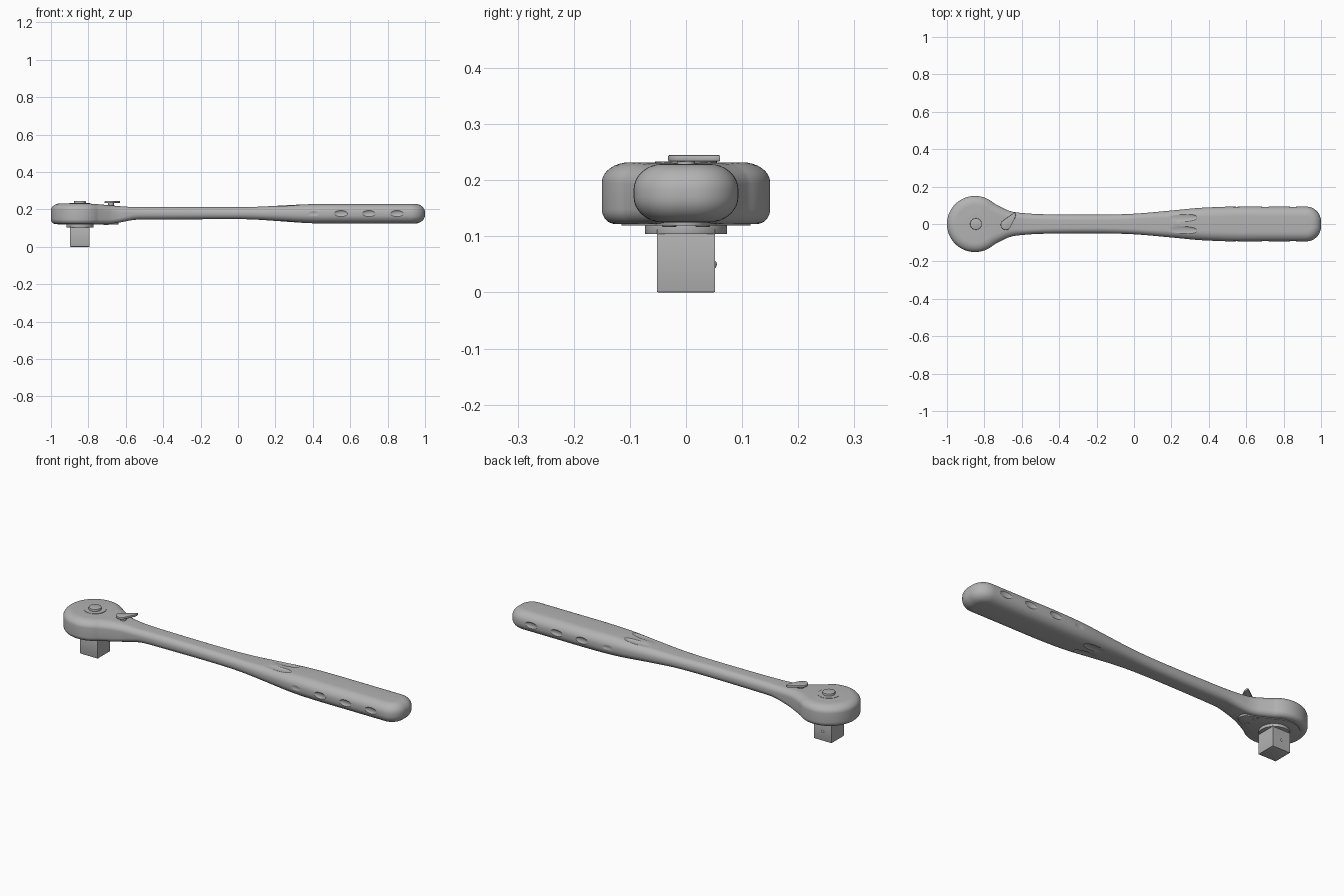
import bpy, bmesh, math
from mathutils import Vector, Matrix

cube = bpy.data.objects.get("Cube")
if cube:
    bpy.data.objects.remove(cube, do_unlink=True)

steel = bpy.data.materials.new("satin_steel")
steel.use_nodes = True
GREY = (0.45, 0.45, 0.45, 1)
steel.diffuse_color = GREY
steel.node_tree.nodes["Principled BSDF"].inputs["Base Color"].default_value = GREY
HEAD_X = -0.845


def finish(bm, name, angle=35):
    bmesh.ops.recalc_face_normals(bm, faces=bm.faces[:])
    mesh = bpy.data.meshes.new(name)
    bm.to_mesh(mesh)
    bm.free()
    mesh.materials.append(steel)
    ob = bpy.data.objects.new(name, mesh)
    bpy.context.collection.objects.link(ob)
    smooth(ob, angle)
    return ob


def smooth(ob, angle=35):
    bpy.ops.object.select_all(action='DESELECT')
    ob.select_set(True)
    bpy.context.view_layer.objects.active = ob
    bpy.ops.object.shade_smooth_by_angle(angle=math.radians(angle))


def arc(cx, cy, r, start, end, n):
    angles = [math.radians(start + (end - start) * i / n) for i in range(n + 1)]
    return [Vector((cx + r * math.cos(a), cy + r * math.sin(a))) for a in angles]


def prism(name, outline, z0, z1, bevel=0.0):
    """Extrude a plan outline and soften its rims."""
    bm = bmesh.new()
    face = bm.faces.new([bm.verts.new((p.x, p.y, z0)) for p in outline])
    top = bmesh.ops.extrude_face_region(bm, geom=[face])
    for v in top["geom"]:
        if isinstance(v, bmesh.types.BMVert):
            v.co.z = z1
    if bevel:
        rims = [e for e in bm.edges if abs(e.verts[0].co.z - e.verts[1].co.z) < 1e-6]
        bmesh.ops.bevel(bm, geom=rims, offset=bevel, segments=2, affect='EDGES', profile=0.5)
    return finish(bm, name)


def spline(points, steps):
    """Catmull-Rom curve through the points."""
    out = []
    for i in range(1, len(points) - 2):
        a, b, c, d = points[i - 1:i + 3]
        for k in range(steps):
            t = k / steps
            out.append(0.5 * (2 * b + (c - a) * t + (2 * a - 5 * b + 4 * c - d) * t * t
                              + (3 * b - a - 3 * c + d) * t ** 3))
    return out


def along(x, stations):
    """Smoothly blended value at x."""
    if x <= stations[0][0]:
        return stations[0][1]
    for (x0, v0), (x1, v1) in zip(stations, stations[1:]):
        if x <= x1:
            t = (x - x0) / (x1 - x0)
            return v0 + (v1 - v0) * t * t * (3 - 2 * t)
    return stations[-1][1]


# Body heights and edge roundings along the length
TOP = [(-0.8, 0.232), (-0.55, 0.213), (0.0, 0.212), (0.45, 0.229)]
BOTTOM = [(-0.7, 0.122), (-0.52, 0.146), (0.0, 0.148), (0.45, 0.125)]
TOP_IN = [(-0.75, 0.05), (-0.55, 0.03), (0.0, 0.03), (0.45, 0.052)]
TOP_DROP = [(-0.75, 0.036), (-0.55, 0.03), (0.0, 0.03), (0.45, 0.046)]
LOW_IN = [(-0.7, 0.024), (-0.5, 0.03), (0.0, 0.03), (0.45, 0.052)]
LOW_DROP = [(-0.7, 0.026), (-0.5, 0.03), (0.0, 0.03), (0.45, 0.046)]

# Half of the plan outline: head arc, waist, grip, rounded butt
head_arc = arc(-0.85, 0, 0.15, 180, 48, 36)
waist = [Vector(p) for p in ((-0.71, 0.09), (-0.665, 0.07), (-0.61, 0.06), (-0.48, 0.052),
                             (-0.2, 0.05), (0.0, 0.055), (0.2, 0.072), (0.35, 0.086),
                             (0.52, 0.093), (0.72, 0.093))]
butt = arc(0.92, 0.013, 0.08, 90, 0, 16)
half = (head_arc[:-1] + spline([head_arc[-2], head_arc[-1]] + waist + [butt[0], butt[1]], 8)
        + butt + [Vector((1.0, 0))])
N = len(half)
normals = []
for i in range(N):
    d = half[min(i + 1, N - 1)] - half[max(i - 1, 0)]
    normals.append(Vector((-d.y, d.x)).normalized())
normals[0], normals[-1] = Vector((-1, 0)), Vector((1, 0))


def build_body():
    bm = bmesh.new()
    steps = 8
    layers = []
    for upper in (False, True):
        order = range(steps + 1) if upper else range(steps, -1, -1)
        for k in order:
            a = math.pi / 2 * k / steps
            row = []
            for p, n in zip(half, normals):
                ins = along(p.x, TOP_IN if upper else LOW_IN) * (1 - math.cos(a))
                drop = along(p.x, TOP_DROP if upper else LOW_DROP) * (1 - math.sin(a))
                q = p - n * ins
                z = along(p.x, TOP) - drop if upper else along(p.x, BOTTOM) + drop
                row.append((q.x, q.y, z))
            left = [bm.verts.new(c) for c in row]
            right = [left[0]] + [bm.verts.new((x, -y, z)) for x, y, z in row[1:-1]] + [left[-1]]
            layers.append((left, right))
    for low, high in zip(layers, layers[1:]):
        for a, b in zip(low, high):
            for i in range(N - 1):
                bm.faces.new((a[i], a[i + 1], b[i + 1], b[i]))
    for left, right in (layers[0], layers[-1]):
        for i in range(N - 1):
            ring = [left[i], left[i + 1], right[i + 1], right[i]]
            bm.faces.new(list(dict.fromkeys(ring)))
    return finish(bm, "body", 50)


body = build_body()

# Finger dimples along the grip sides and long scoops at its start
bm = bmesh.new()
spots = []
for s in (-1, 1):
    spots += [((x, s * 0.098, 0.178), (0.038, 0.012, 0.019)) for x in (0.4, 0.55, 0.7, 0.85)]
    spots += [((0.24, s * 0.035, z), (0.1, 0.024, 0.008)) for z in (0.225, 0.132)]
for place, size in spots:
    m = Matrix.Translation(place) @ Matrix.Diagonal((*size, 1))
    bmesh.ops.create_uvsphere(bm, u_segments=32, v_segments=20, radius=1, matrix=m)
cutter = finish(bm, "dimple_cutter")
cutter.hide_render = True
cut = body.modifiers.new("dimples", 'BOOLEAN')
cut.operation, cut.object, cut.solver = 'DIFFERENCE', cutter, 'EXACT'
bpy.context.view_layer.objects.active = body
bpy.ops.object.modifier_apply(modifier=cut.name)
bpy.data.objects.remove(cutter, do_unlink=True)
smooth(body, 30)

# Release button with its thin seat
prism("button_seat", arc(HEAD_X, 0, 0.055, 0, 352.5, 47), 0.22, 0.2335)
prism("release_button", arc(HEAD_X, 0, 0.031, 0, 350, 35), 0.22, 0.245, 0.002)

# Teardrop direction lever on a short pivot
lever = arc(-0.685, -0.004, 0.028, 142, 335, 18) + [Vector(p) for p in (
    (-0.634, 0.036), (-0.631, 0.054), (-0.634, 0.061), (-0.642, 0.06))]
prism("direction_lever", lever, 0.233, 0.245, 0.003)
prism("lever_pivot", arc(-0.68, 0, 0.016, 0, 345, 23), 0.2, 0.236)

# Cover plate under the head, with two screws
plate = arc(-0.85, 0, 0.115, 63, 297, 40) + arc(-0.675, 0, 0.036, -63, 63, 16)
prism("cover_plate", plate, 0.119, 0.13, 0.001)
for side, y in (("right", -0.03), ("left", 0.03)):
    prism(side + "_cover_screw", arc(-0.705, y, 0.013, 0, 340, 17), 0.117, 0.125, 0.001)

# Drive collar, square drive and its detent ball
prism("drive_collar", arc(HEAD_X, 0, 0.073, 0, 352.5, 47), 0.104, 0.125, 0.001)
square = [Vector((HEAD_X + 0.052 * a, 0.052 * b)) for a, b in ((-1, -1), (1, -1), (1, 1), (-1, 1))]
prism("square_drive", square, 0.0, 0.115, 0.003)
bm = bmesh.new()
bmesh.ops.create_uvsphere(bm, u_segments=16, v_segments=10, radius=0.009,
                          matrix=Matrix.Translation((HEAD_X, 0.046, 0.05)))
finish(bm, "detent_ball", 60)
